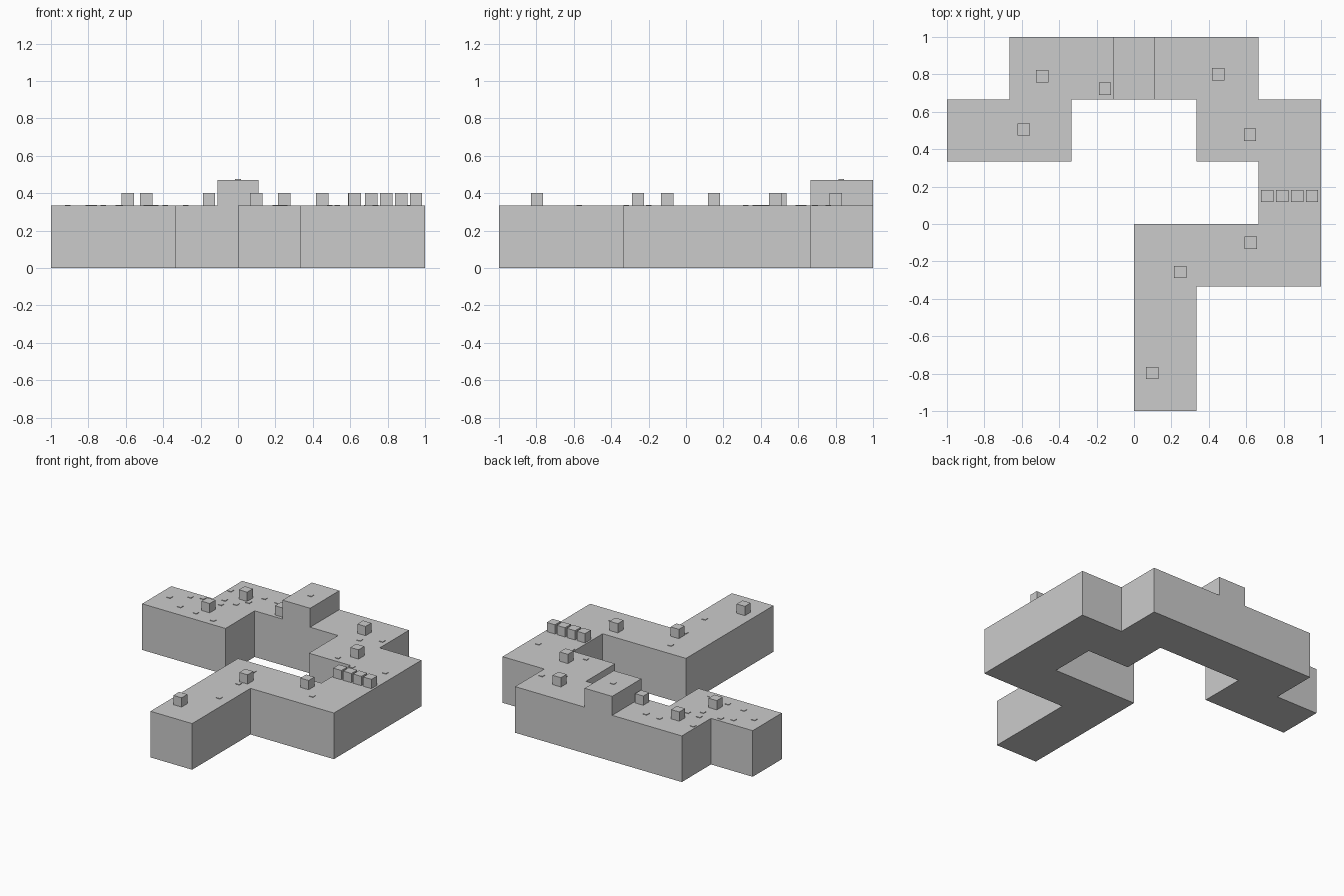
import bpy, bmesh
from mathutils import Matrix, Vector

if "Cube" in bpy.data.objects:
    bpy.data.objects.remove(bpy.data.objects["Cube"])

T = 1 / 3  # one tile of the path; also the slab height


def finish(name, bm):
    bmesh.ops.recalc_face_normals(bm, faces=bm.faces)
    mesh = bpy.data.meshes.new(name)
    bm.to_mesh(mesh)
    bm.free()
    obj = bpy.data.objects.new(name, mesh)
    bpy.context.collection.objects.link(obj)
    return obj


def boxes(name, centres, size, open_bottom=True):
    """Boxes resting on the given (x, y, z) points, without hidden undersides."""
    bm = bmesh.new()
    for x, y, z in centres:
        m = Matrix.Translation((x, y, z + size[2] / 2)) @ Matrix.Diagonal((*size, 1))
        bmesh.ops.create_cube(bm, size=1, matrix=m)
    if open_bottom:
        bm.normal_update()
        down = [f for f in bm.faces if f.normal.z < -0.9]
        bmesh.ops.delete(bm, geom=down, context='FACES_ONLY')
    return finish(name, bm)


# Winding path slab, outline in tile units
outline = [(-2, 3), (-2, 2), (-3, 2), (-3, 1), (-1, 1), (-1, 2), (1, 2), (1, 1),
           (2, 1), (2, 0), (0, 0), (0, -3), (1, -3), (1, -1), (3, -1), (3, 2),
           (2, 2), (2, 3)]
bm = bmesh.new()
base = bm.faces.new([bm.verts.new((x * T, y * T, 0)) for x, y in outline])
ext = bmesh.ops.extrude_face_region(bm, geom=[base], use_keep_orig=True)
top = [g for g in ext['geom'] if isinstance(g, bmesh.types.BMVert)]
bmesh.ops.translate(bm, verts=top, vec=Vector((0, 0, T)))
finish("path_slab", bm)

# Raised step across the back of the path
boxes("raised_step", [(0, 2.5 * T, T)], (0.22, T, 0.137))

# Scattered cubes
cubes = [(-0.49, 0.79), (-0.155, 0.723), (0.45, 0.80), (-0.59, 0.505), (0.62, 0.477),
         (0.625, -0.10), (0.247, -0.257), (0.097, -0.797)]
boxes("scattered_cubes", [(x, y, T) for x, y in cubes], (0.066, 0.066, 0.067))

# Row of four cubes forming a barrier
boxes("barrier_cubes", [(0.712 + 0.08 * i, 0.15, T) for i in range(4)],
      (0.066, 0.066, 0.067))

# Thin chips on the surface
chips = [(-0.91, 0.52), (-0.77, 0.44), (-0.80, 0.60), (-0.72, 0.63), (-0.63, 0.42),
         (-0.47, 0.39), (-0.59, 0.69), (-0.57, 0.62), (-0.49, 0.68), (-0.64, 0.83),
         (-0.44, 0.75), (-0.39, 0.86), (-0.28, 0.855), (0.49, 0.69), (0.62, 0.76),
         (0.53, 0.385), (0.69, 0.32), (0.92, 0.37), (0.20, -0.11), (0.23, -0.32),
         (0.25, -0.57), (0.735, -0.20)]
boxes("surface_chips", [(x, y, T) for x, y in chips] + [(0, 0.83, T + 0.137)],
      (0.03, 0.03, 0.004))
